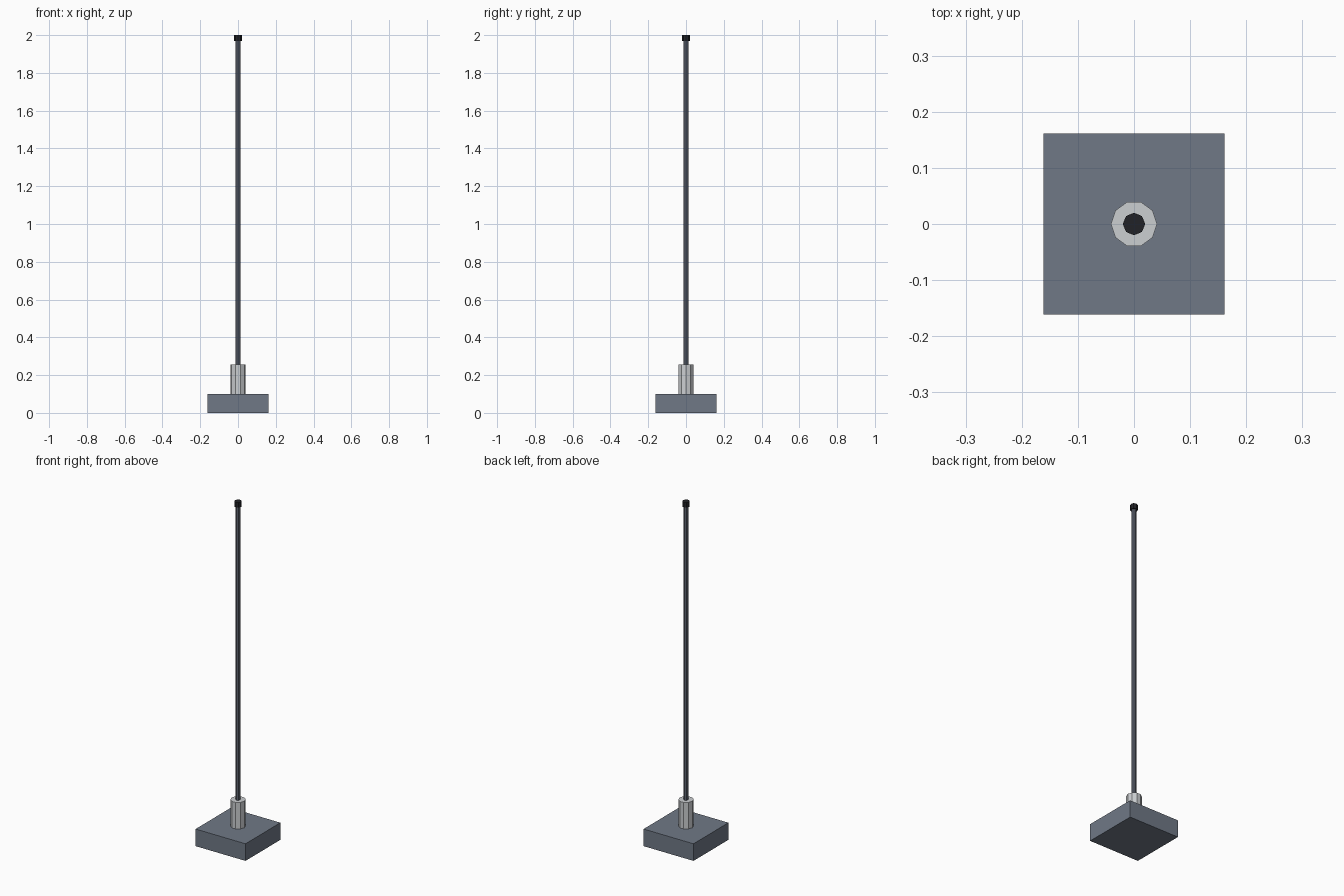
import bpy, math

if "Cube" in bpy.data.objects:
    bpy.data.objects.remove(bpy.data.objects["Cube"])


def material(name, rgb):
    m = bpy.data.materials.new(name)
    m.diffuse_color = (*rgb, 1)
    m.use_nodes = True
    m.node_tree.nodes["Principled BSDF"].inputs["Base Color"].default_value = m.diffuse_color
    return m


def rod(name, sides, radius, z0, z1, mat=None):
    # Vertical flat-sided cylinder with a corner on the x axis
    bpy.ops.mesh.primitive_cylinder_add(vertices=sides, radius=radius, depth=z1 - z0,
                                        location=(0, 0, (z0 + z1) / 2),
                                        rotation=(0, 0, math.pi / 2))
    obj = bpy.context.object
    obj.name = name
    if mat:
        obj.data.materials.append(mat)
    return obj


light_metal = material("light_metal", (0.60, 0.62, 0.64))
black = material("black_rubber", (0.015, 0.016, 0.02))
slate = material("slate", (0.16, 0.19, 0.24))
dark_slate = material("dark_slate", (0.11, 0.125, 0.16))

# Square foot
bpy.ops.mesh.primitive_cube_add(size=1, location=(0, 0, 0.05))
base = bpy.context.object
base.name = "base_block"
base.scale = (0.323, 0.323, 0.10)
base.data.materials.append(slate)

# Collar, pole and end cap
rod("socket_collar", 10, 0.041, 0.10, 0.255, light_metal)
rod("pole", 8, 0.0135, 0.10, 1.975, dark_slate)
rod("end_cap", 8, 0.02, 1.97, 2.0, black)
